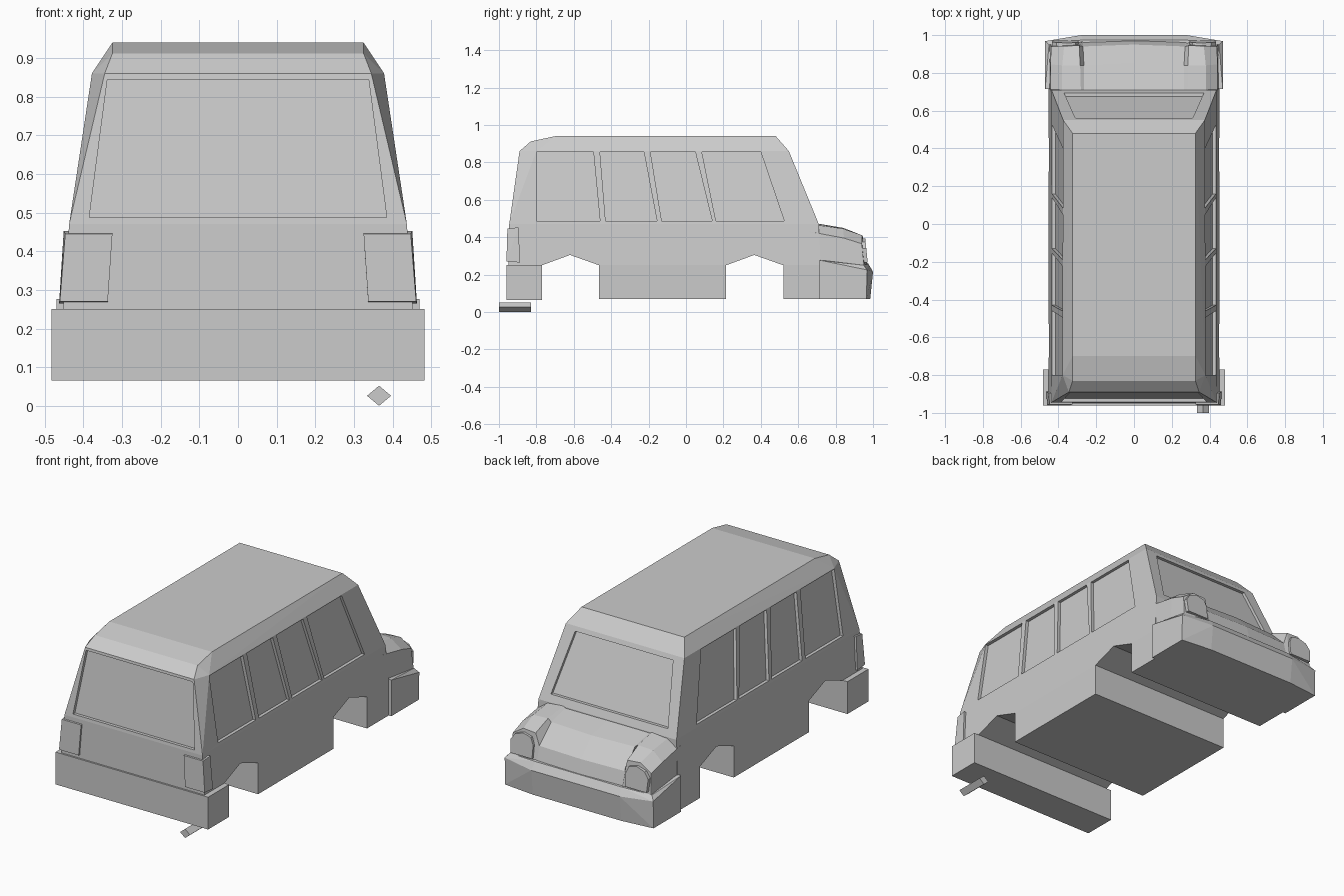
import bpy, bmesh, math

if "Cube" in bpy.data.objects:
    bpy.data.objects.remove(bpy.data.objects["Cube"])


def finish(bm, name):
    bmesh.ops.recalc_face_normals(bm, faces=bm.faces)
    me = bpy.data.meshes.new(name)
    bm.to_mesh(me)
    bm.free()
    ob = bpy.data.objects.new(name, me)
    bpy.context.collection.objects.link(ob)
    return ob


def both_sides(pts):
    return [(s * x, y, z) for x, y, z in pts for s in (1, -1)]


def hull(name, pts):
    """Solid convex part around a set of corner points."""
    bm = bmesh.new()
    for p in pts:
        bm.verts.new(p)
    bmesh.ops.remove_doubles(bm, verts=bm.verts, dist=1e-5)
    res = bmesh.ops.convex_hull(bm, input=bm.verts)
    loose = [v for v in bm.verts if not v.link_faces]
    bmesh.ops.delete(bm, geom=loose, context='VERTS')
    bmesh.ops.dissolve_limit(bm, angle_limit=0.02, verts=bm.verts, edges=bm.edges)
    return finish(bm, name)


def prism(name, pts, offset):
    """Flat polygon swept along an offset vector."""
    bm = bmesh.new()
    a = [bm.verts.new(p) for p in pts]
    b = [bm.verts.new([p[i] + offset[i] for i in range(3)]) for p in pts]
    bm.faces.new(a)
    bm.faces.new(b[::-1])
    n = len(a)
    for i in range(n):
        bm.faces.new((a[i], b[i], b[(i + 1) % n], a[(i + 1) % n]))
    return finish(bm, name)


def cut(ob, cutter):
    mod = ob.modifiers.new("cut", 'BOOLEAN')
    mod.operation = 'DIFFERENCE'
    mod.solver = 'EXACT'
    mod.object = cutter
    cutter.hide_render = True
    bpy.context.view_layer.objects.active = ob
    bpy.ops.object.modifier_apply(modifier=mod.name)
    bpy.data.objects.remove(cutter)


# Main van shell
body = hull("van_body", both_sides([
    (.453, -.95, .07), (.453, .72, .07), (.453, -.95, .25), (.453, .72, .25),
    (.437, -.945, .47), (.437, .71, .47),
    (.345, -.89, .86), (.378, -.80, .86), (.375, .55, .86),
    (.325, -.83, .912), (.325, -.70, .94), (.325, .48, .94)]))

# Wheel arches
for y in (-.62, .365):
    profile = [(-.15, 0), (-.15, .25), (0, .305), (.155, .25), (.155, 0)]
    cut(body, prism("arch_cutter", [(-.6, y + a, z) for a, z in profile], (1.2, 0, 0)))

# Recessed side windows: bottom y range, top y range
DEPTH, LOW, HIGH = .018, .487, .855
windows = [(-.80, -.46, -.80, -.495), (-.43, -.155, -.46, -.225),
           (-.13, .14, -.19, .05), (.16, .525, .085, .40)]
for b0, b1, t0, t1 in windows:
    for s in (1, -1):
        quad = [(s * (.437 - .155 * (z - .47) - DEPTH), y, z)
                for y, z in ((b0, LOW), (b1, LOW), (t1, HIGH), (t0, HIGH))]
        cut(body, prism("window_cutter", quad, (s * .15, 0, 0)))

# Rear window and windscreen
rear = [(x, -.945 + .141 * (z - .47) + DEPTH, z)
        for x, z in ((-.385, .487), (.385, .487), (.338, .845), (-.338, .845))]
cut(body, prism("rear_window_cutter", rear, (0, -.15, 0)))
front = [(x, .71 - .41 * (z - .47) - DEPTH, z)
         for x, z in ((-.37, .51), (.37, .51), (.31, .835), (-.31, .835))]
cut(body, prism("windscreen_cutter", front, (0, .2, 0)))

# Bonnet with raised headlight pods: sections from centre to outer side
sections = [
    [(0, .66, .475), (.265, .66, .475), (.28, .66, .48), (.38, .66, .47), (.44, .66, .43), (.45, .66, .2)],
    [(0, .855, .435), (.265, .84, .435), (.285, .84, .45), (.38, .84, .445), (.443, .845, .395), (.45, .845, .2)],
    [(0, .95, .335), (.27, .94, .335), (.29, .945, .405), (.37, .942, .41), (.438, .94, .365), (.45, .945, .2)],
    [(0, .98, .22), (.27, .972, .22), (.29, .965, .22), (.37, .962, .22), (.445, .955, .22), (.45, .955, .2)]]
bm = bmesh.new()
rows = []
for sec in sections:
    full = [(-x, y, z) for x, y, z in sec[:0:-1]] + sec
    rows.append([bm.verts.new(p) for p in full])
for r0, r1 in zip(rows, rows[1:]):
    for i in range(len(r0) - 1):
        bm.faces.new((r0[i], r0[i + 1], r1[i + 1], r1[i]))
bonnet = finish(bm, "bonnet")

# Bumpers
hull("front_bumper", both_sides([
    (.47, .715, .07), (.47, .715, .277), (.47, .965, .07), (.47, .968, .225),
    (.45, .95, .25), (.28, .985, .07), (.28, 1.0, .215), (.27, .975, .258)]))
hull("rear_bumper", both_sides([
    (.483, y, z) for y in (-.96, -.77) for z in (.065, .25)]))

for s, side in ((1, "right"), (-1, "left")):
    # Headlight lens with cut corners
    lens = [(.295, .265), (.43, .265), (.435, .34), (.41, .375), (.36, .392), (.31, .38), (.293, .34)]
    prism(side + "_headlight", [(s * x, .972 - .1 * (z - .26), z) for x, z in lens], (0, -.03, 0))
    # Wrap-around tail light
    tail = [(.325, -.955, .445), (.447, -.955, .445), (.451, -.895, .453), (.325, -.895, .453),
            (.337, -.96, .27), (.461, -.96, .27), (.463, -.888, .265), (.337, -.888, .265)]
    hull(side + "_tail_light", [(s * x, y, z) for x, y, z in tail])

# Diamond-section exhaust
prism("exhaust", [(.365, -1, 0), (.396, -1, .026), (.365, -1, .052), (.334, -1, .026)], (0, .17, 0))
